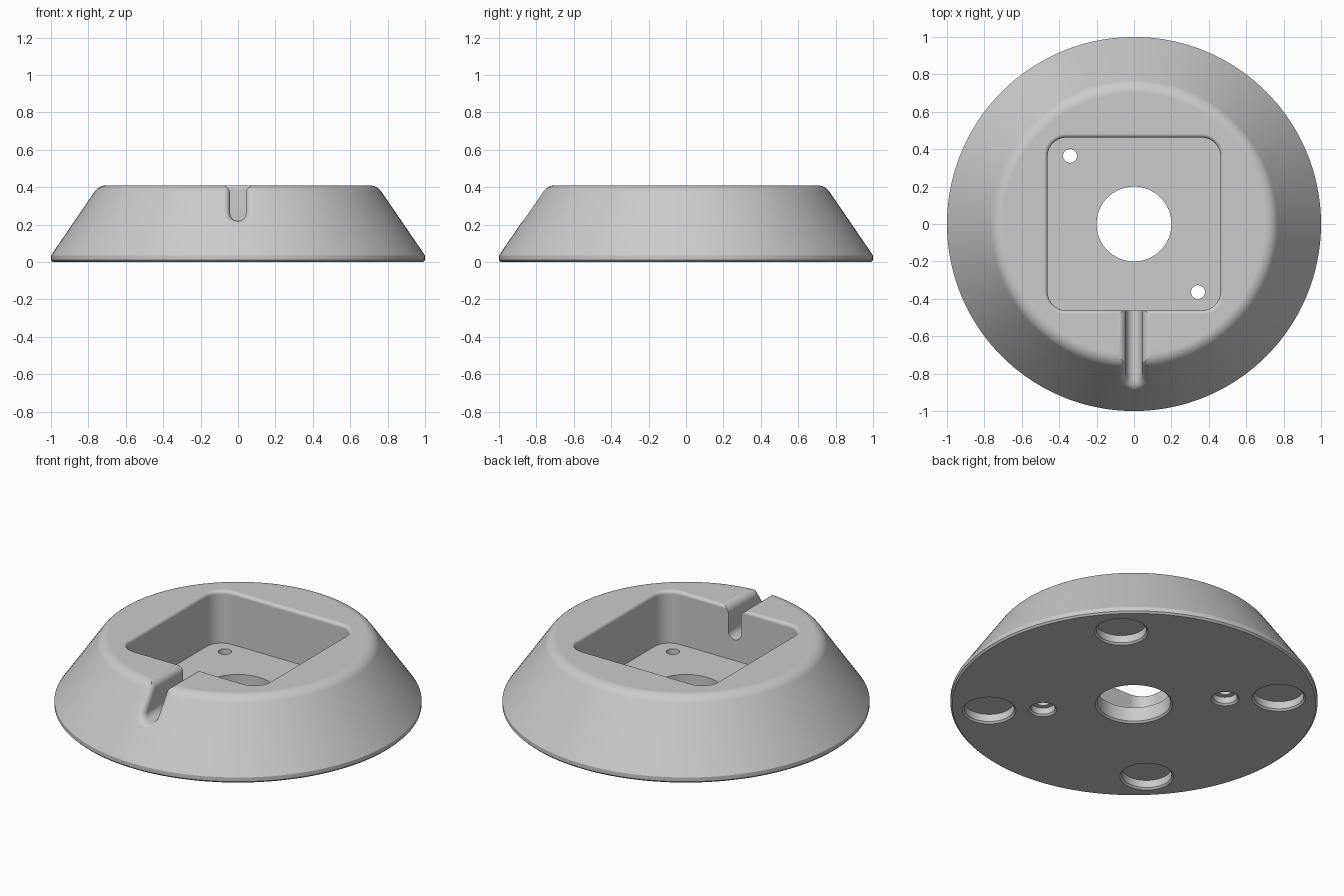
import bpy, bmesh, math

cube = bpy.data.objects.get("Cube")
if cube:
    bpy.data.objects.remove(cube)

TOP, FLOOR = 0.41, 0.095

grey = bpy.data.materials.new("mid grey")
grey.use_nodes = True
COLOUR = (0.6, 0.6, 0.6, 1)
grey.diffuse_color = COLOUR
grey.node_tree.nodes["Principled BSDF"].inputs["Base Color"].default_value = COLOUR


def loft(name, rings):
    """Closed solid through rings that all have the same number of points."""
    bm = bmesh.new()
    loops = [[bm.verts.new(p) for p in ring] for ring in rings]
    n = len(loops[0])
    for a, b in zip(loops, loops[1:]):
        for i in range(n):
            j = (i + 1) % n
            bm.faces.new((a[i], a[j], b[j], b[i]))
    bm.faces.new(loops[0])
    bm.faces.new(loops[-1])
    bmesh.ops.recalc_face_normals(bm, faces=bm.faces)
    mesh = bpy.data.meshes.new(name)
    bm.to_mesh(mesh)
    bm.free()
    mesh.materials.append(grey)
    obj = bpy.data.objects.new(name, mesh)
    bpy.context.collection.objects.link(obj)
    return obj


def turned(name, profile, x=0, y=0, n=48):
    """Round solid from (radius, height) pairs."""
    angles = [math.tau * i / n for i in range(n)]
    return loft(name, [[(x + r * math.cos(a), y + r * math.sin(a), z) for a in angles]
                       for r, z in profile])


def fillet(depth, radius):
    """Sideways growth of a convex rounded edge at a depth below the surface."""
    t = min(max(depth, 0), radius)
    return radius - math.sqrt(radius ** 2 - (radius - t) ** 2)


# Conical body with a rounded shoulder
shoulder = []
for i in range(11):
    a = math.radians(34.5 + 55.5 * i / 10)
    shoulder.append((0.701 + 0.08 * math.cos(a), 0.33 + 0.08 * math.sin(a)))
body = turned("base_body", [(0.99, 0), (1, 0.01), (1, 0.035)] + shoulder, n=144)

# Rounded square pocket with a softened rim
def rounded_square(half, corner, z):
    ring = []
    for quarter in range(4):
        for i in range(11):
            a = math.radians(90 * quarter + 9 * i)
            sx = 1 if quarter in (0, 3) else -1
            sy = 1 if quarter < 2 else -1
            ring.append((sx * (half - corner) + corner * math.cos(a),
                         sy * (half - corner) + corner * math.sin(a), z))
    return ring


RIM = 0.02
rings = [rounded_square(0.462, 0.1, FLOOR)]
for i in range(6):
    depth = RIM * (1 - math.sin(math.pi / 2 * i / 5))
    grow = fillet(depth, RIM)
    rings.append(rounded_square(0.462 + grow, 0.1 + grow, TOP - depth))
rings.append(rounded_square(0.462 + RIM, 0.1 + RIM, TOP + 0.1))
cutters = [loft("pocket_cutter", rings)]

# Cable notch: a U section flared at the top and where it leaves the cone
FLARE = 0.045


def notch_ring(offset, grow, inner=None):
    right = [(0.042 + grow + FLARE, TOP + 0.1)]
    for i in range(8):
        depth = FLARE * (1 - math.cos(math.pi / 2 * i / 7))
        right.append((0.042 + max(grow, fillet(depth, FLARE)), TOP - depth))
    half = 0.042 + grow
    bottom = [(half * math.cos(a), 0.262 - (0.042 + 0.3 * grow) * math.sin(a))
              for a in (math.pi * i / 16 for i in range(17))]
    section = right + bottom + [(-x, z) for x, z in reversed(right)]
    ring = []
    for x, z in section:
        cone = 1 - (min(z, TOP) - 0.035) * 0.687
        ring.append((x, inner if inner is not None else -(cone + offset), z))
    return ring


rings = [notch_ring(0, 0, inner=-0.43)]
for i in range(9):
    depth = FLARE * math.cos(math.pi / 2 * i / 8)
    rings.append(notch_ring(-depth, fillet(depth, FLARE)))
rings.append(notch_ring(0.1, FLARE))
cutters.append(loft("notch_cutter", rings))


# Holes, each with a small chamfer on the underside
def hole(name, radius, top, x=0, y=0, n=48):
    c = 0.01
    cutters.append(turned(name, [(radius + 2 * c, -c), (radius + c, 0), (radius, c), (radius, top)],
                          x, y, n))


hole("centre_hole_cutter", 0.2, 0.2, n=72)
for sx in (-1, 1):
    for sy in (-1, 1):
        hole("foot_recess_cutter", 0.136, 0.055, sx * 0.56, sy * 0.56)
    x, y = sx * 0.342, -sx * 0.364
    hole("screw_head_cutter", 0.066, 0.048, x, y)
    cutters.append(turned("screw_hole_cutter", [(0.037, 0.03), (0.037, 0.2)], x, y, 32))

# Cut everything out of the body
bpy.context.view_layer.objects.active = body
body.select_set(True)
for cutter in cutters:
    cutter.hide_render = True
    mod = body.modifiers.new("cut", 'BOOLEAN')
    mod.operation = 'DIFFERENCE'
    mod.solver = 'EXACT'
    mod.object = cutter
    bpy.ops.object.modifier_apply(modifier=mod.name)
    bpy.data.objects.remove(cutter)

bpy.ops.object.shade_smooth_by_angle(angle=math.radians(28))
weighted = body.modifiers.new("even shading", 'WEIGHTED_NORMAL')
weighted.keep_sharp = True
